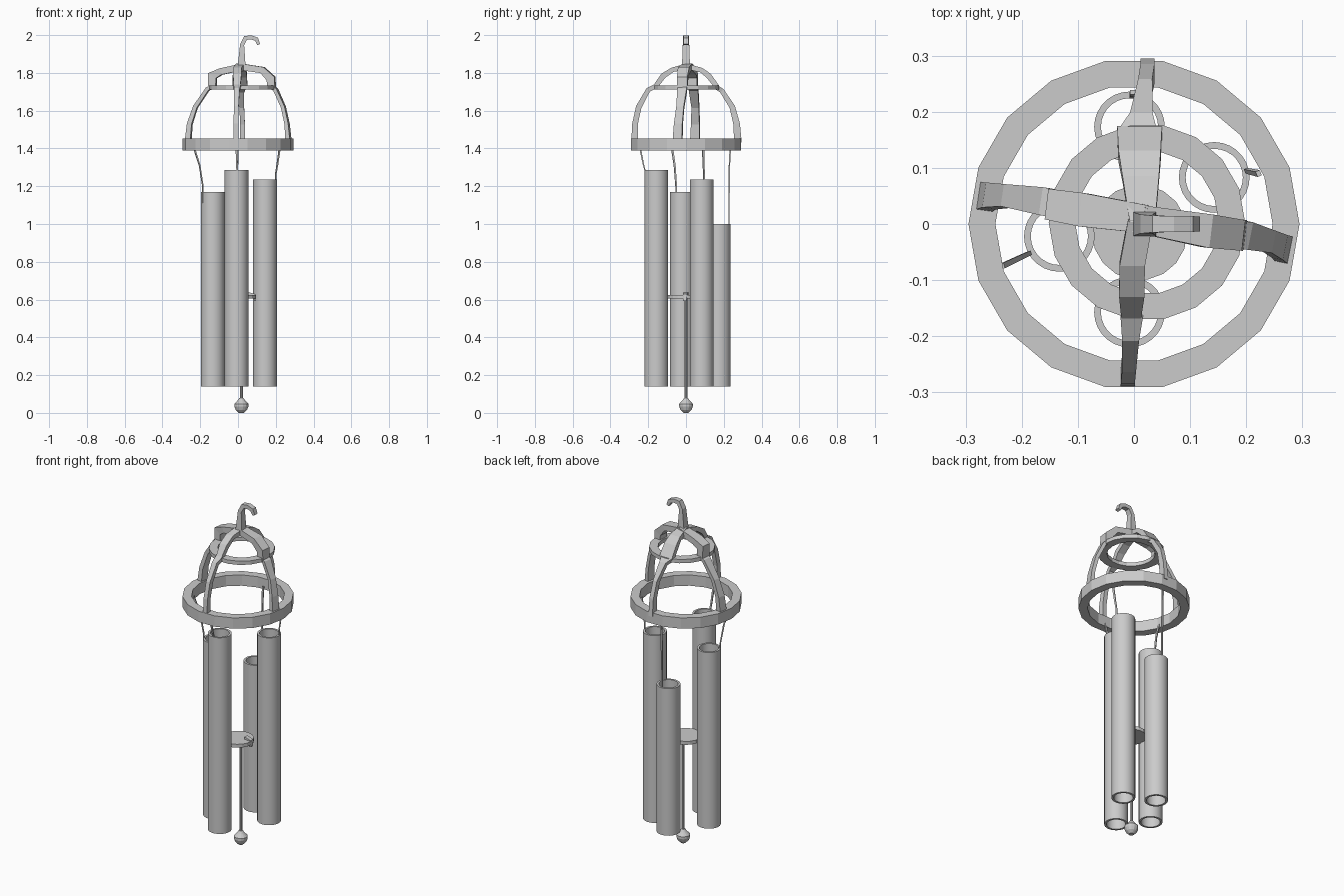
import bpy, bmesh, math
from mathutils import Vector


def make_object(name, bm, smooth=False):
    bmesh.ops.recalc_face_normals(bm, faces=bm.faces)
    me = bpy.data.meshes.new(name)
    bm.to_mesh(me)
    bm.free()
    ob = bpy.data.objects.new(name, me)
    bpy.context.collection.objects.link(ob)
    if smooth:
        bpy.ops.object.select_all(action='DESELECT')
        bpy.context.view_layer.objects.active = ob
        ob.select_set(True)
        bpy.ops.object.shade_smooth_by_angle()
    return ob


def lathe(name, centre, profile, sides, closed=False, smooth=False):
    """Spin (radius, z) points round a vertical axis."""
    bm = bmesh.new()
    rings = []
    for k in range(sides):
        a = 2 * math.pi * k / sides
        rings.append([bm.verts.new((centre[0] + r * math.cos(a),
                                    centre[1] + r * math.sin(a), z)) for r, z in profile])
    n = len(profile)
    for k in range(sides):
        p, q = rings[k], rings[(k + 1) % sides]
        for i in range(n if closed else n - 1):
            j = (i + 1) % n
            bm.faces.new((p[i], q[i], q[j], p[j]))
    if not closed:
        bm.faces.new([r[0] for r in rings])
        bm.faces.new([r[-1] for r in rings])
    return make_object(name, bm, smooth)


def hollow(name, centre, inner, outer, z0, z1, sides, smooth=False):
    return lathe(name, centre, [(inner, z0), (outer, z0), (outer, z1), (inner, z1)],
                 sides, True, smooth)


def strap(name, points, side):
    """Sweep a rectangle along (x, y, z, width, thickness) points."""
    bm = bmesh.new()
    side = Vector(side).normalized()
    pos = [Vector(p[:3]) for p in points]
    sections = []
    for i, p in enumerate(points):
        a = (pos[i] - pos[i - 1]).normalized() if i else Vector()
        b = (pos[i + 1] - pos[i]).normalized() if i < len(pos) - 1 else Vector()
        nrm = side.cross(a + b).normalized()
        w, t = side * p[3] / 2, nrm * p[4] / 2
        sections.append([bm.verts.new(pos[i] + v) for v in (w + t, w - t, -w - t, -w + t)])
    for s, e in zip(sections, sections[1:]):
        for i in range(4):
            j = (i + 1) % 4
            bm.faces.new((s[i], s[j], e[j], e[i]))
    bm.faces.new(sections[0])
    bm.faces.new(sections[-1])
    return make_object(name, bm)


# Crown rings
hollow("lower_ring", (0, 0), 0.247, 0.295, 1.39, 1.453, 18)
hollow("upper_ring", (0.023, 0.003), 0.128, 0.175, 1.712, 1.734, 18)

# Lower ribs between the two rings
strap("left_lower_rib", [(-.265, .048, 1.43, .05, .03), (-.255, .05, 1.53, .045, .025),
      (-.225, .05, 1.62, .04, .022), (-.16, .04, 1.715, .05, .02), (-.135, .035, 1.725, .05, .02)], (.15, 1, 0))
strap("right_lower_rib", [(.268, -.045, 1.43, .05, .025), (.26, -.04, 1.53, .045, .02),
      (.24, -.03, 1.62, .04, .02), (.2, -.02, 1.71, .05, .02), (.18, -.018, 1.725, .05, .02)], (.2, 1, 0))
strap("back_lower_rib", [(.024, .275, 1.43, .025, .04), (.024, .268, 1.53, .025, .035),
      (.02, .245, 1.62, .025, .03), (.013, .19, 1.705, .04, .025), (.006, .16, 1.725, .07, .025)], (1, 0, 0))
strap("front_lower_rib", [(-.011, -.272, 1.43, .026, .035), (-.011, -.27, 1.53, .025, .03),
      (-.009, -.25, 1.62, .025, .03), (-.006, -.2, 1.71, .03, .025), (-.004, -.16, 1.73, .04, .025)], (1, 0, 0))

# Upper ribs from the small ring to the top
strap("left_upper_rib", [(-.135, .033, 1.72, .055, .04), (-.135, .033, 1.785, .055, .05),
      (-.09, .025, 1.807, .06, .035), (.025, .008, 1.832, .05, .035)], (.12, 1, 0))
strap("right_upper_rib", [(.178, -.018, 1.72, .055, .04), (.175, -.018, 1.77, .055, .045),
      (.13, -.012, 1.815, .06, .035), (.015, .008, 1.832, .05, .035)], (.12, 1, 0))
strap("back_upper_rib", [(.01, .165, 1.725, .08, .025), (.01, .12, 1.785, .075, .03),
      (.012, .08, 1.815, .065, .025), (.015, 0, 1.835, .045, .03)], (1, 0, 0))
strap("front_upper_rib", [(-.005, -.16, 1.73, .035, .025), (-.004, -.12, 1.785, .045, .03),
      (-.003, -.07, 1.817, .045, .025), (.012, .01, 1.835, .045, .03)], (1, 0, 0))

# Hanging hook
strap("hook", [(.018, 0, 1.815, .045, .045), (.02, 0, 1.87, .04, .036),
      (.022, 0, 1.95, .034, .022), (.04, 0, 1.985, .03, .024), (.07, 0, 1.988, .028, .022),
      (.098, 0, 1.978, .028, .022), (.11, 0, 1.95, .026, .016)], (0, 1, 0))

# Chime tubes, each with a string up to the lower ring
chimes = {
    "left": ((-.133, -.022), 1.17, (-.235, -.075), (-.186, -.052)),
    "front": ((-.008, -.157), 1.287, (-.008, -.245), (-.004, -.213)),
    "right": ((.143, .083), 1.235, (.222, .09), (.2, .095)),
    "back": ((-.008, .173), 1.0, (-.002, .235), (-.004, .227)),
}
for place, (c, top, s, e) in chimes.items():
    hollow(place + "_tube", c, .051, .063, .14, top, 28, True)
    side = (-s[1], s[0], 0)
    m = [s[i] * .35 + e[i] * .65 for i in (0, 1)]
    strap(place + "_string", [(*s, 1.41, .01, .008), (*m, 1.31, .009, .007),
          (*e, min(1.27, top + .03), .008, .006), (*e, top - .06, .008, .006)], side)

# Striker disc, with a small catch, above the rod and weight
lathe("striker_disc", (.01, -.015), [(.085, .605), (.085, .625)], 18)
strap("striker_catch", [(.05, .0, .632, .025, .015), (.088, -.005, .625, .022, .014),
      (.09, -.008, .592, .018, .012)], (0, 1, 0))
lathe("rod", (.018, 0), [(.008, .06), (.008, .61)], 8)
lathe("weight", (.018, 0), [(.014, 0), (.03, .016), (.037, .034), (.037, .048),
                            (.02, .066), (.01, .08)], 14)
